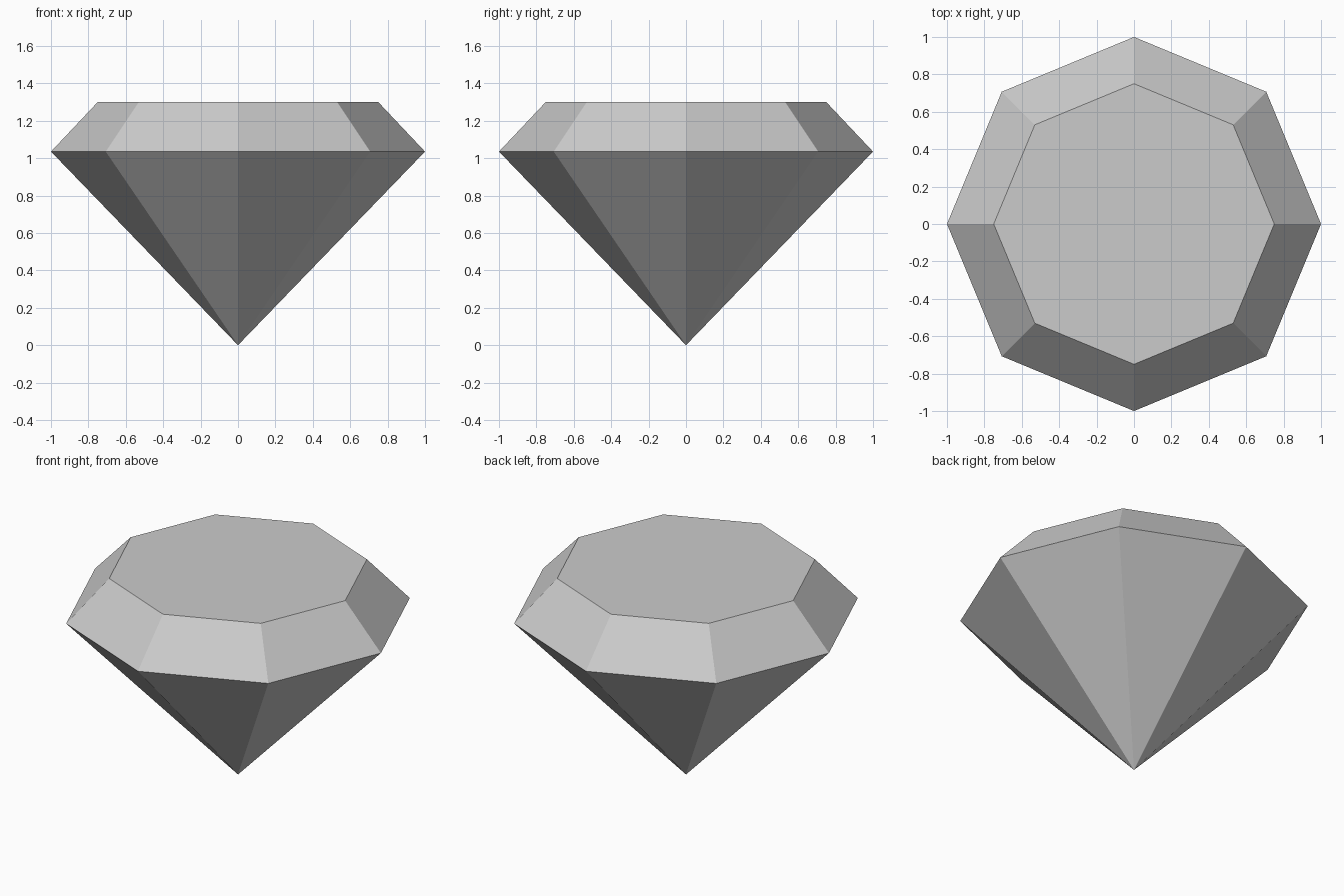
import bpy
import bmesh
from math import cos, sin, pi

cube = bpy.data.objects.get("Cube")
if cube:
    bpy.data.objects.remove(cube, do_unlink=True)

SIDES = 8
GIRDLE_Z = 1.035
TABLE_Z = 1.30

# Plain grey stone
stone = bpy.data.materials.new("grey_stone")
stone.use_nodes = True
colour = (0.6, 0.6, 0.6, 1.0)
stone.diffuse_color = colour
stone.node_tree.nodes["Principled BSDF"].inputs["Base Color"].default_value = colour


def ring(bm, radius, z):
    angles = [2 * pi * i / SIDES for i in range(SIDES)]
    return [bm.verts.new((radius * cos(a), radius * sin(a), z)) for a in angles]


bm = bmesh.new()
tip = bm.verts.new((0, 0, 0))
girdle = ring(bm, 1.0, GIRDLE_Z)
table = ring(bm, 0.75, TABLE_Z)

# Pointed pavilion below, sloped crown above
for i in range(SIDES):
    j = (i + 1) % SIDES
    bm.faces.new((tip, girdle[j], girdle[i]))
    bm.faces.new((girdle[i], girdle[j], table[j], table[i]))

# Flat table on top
bm.faces.new(table)
bmesh.ops.recalc_face_normals(bm, faces=bm.faces)

mesh = bpy.data.meshes.new("cut_gem")
bm.to_mesh(mesh)
bm.free()
mesh.materials.append(stone)
gem = bpy.data.objects.new("cut_gem", mesh)
bpy.context.collection.objects.link(gem)
